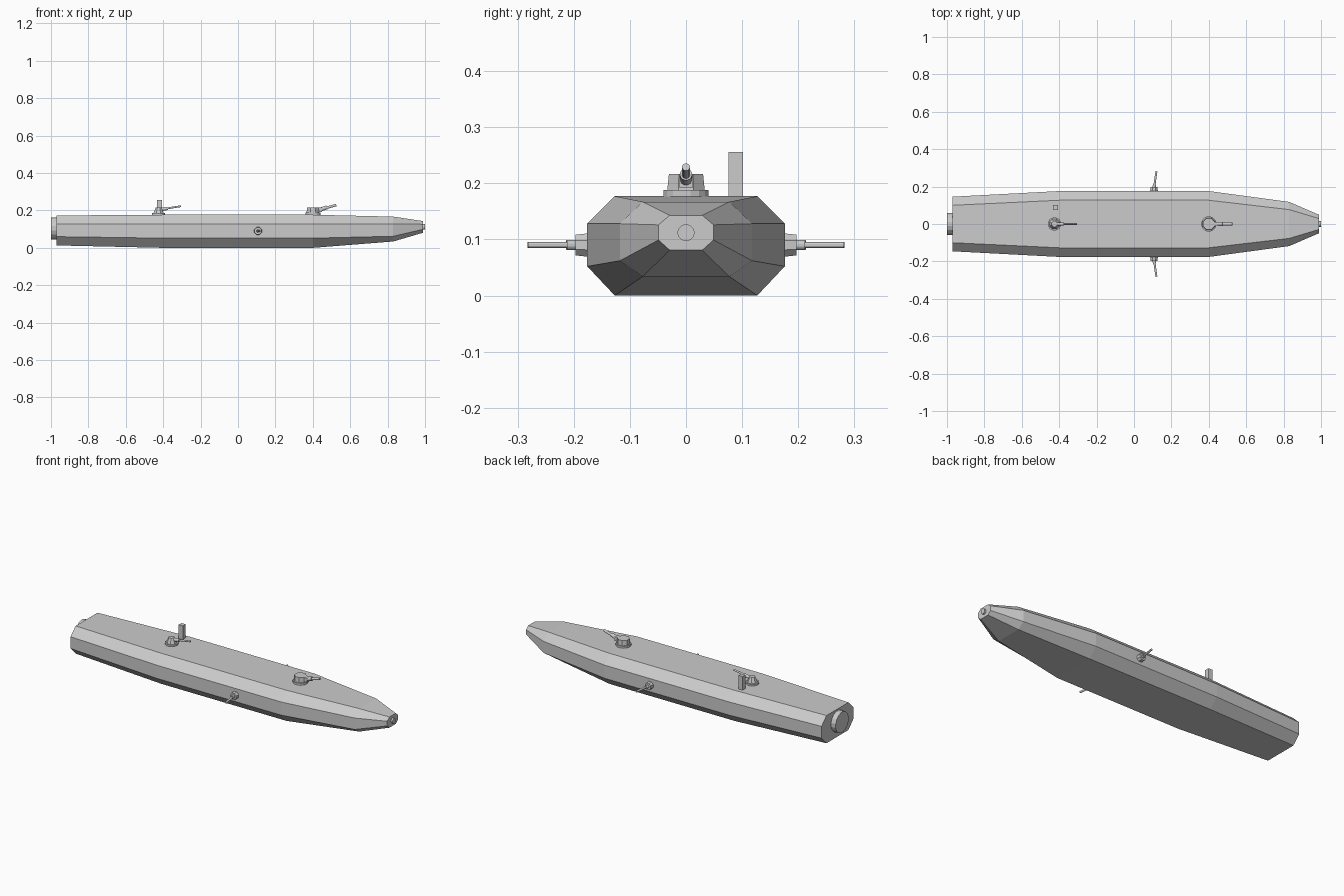
import bpy, bmesh, math
from mathutils import Vector

if "Cube" in bpy.data.objects:
    bpy.data.objects.remove(bpy.data.objects["Cube"])

grey = bpy.data.materials.new("hull grey")
grey.diffuse_color = (0.6, 0.6, 0.6, 1)
grey.use_nodes = True
grey.node_tree.nodes["Principled BSDF"].inputs["Base Color"].default_value = grey.diffuse_color


def finish(name, bm):
    bmesh.ops.recalc_face_normals(bm, faces=bm.faces[:])
    mesh = bpy.data.meshes.new(name)
    bm.to_mesh(mesh)
    bm.free()
    mesh.materials.append(grey)
    ob = bpy.data.objects.new(name, mesh)
    bpy.context.collection.objects.link(ob)
    return ob


def loft(name, rings):
    """Skin a list of equal-length point rings and cap both ends."""
    bm = bmesh.new()
    vs = [[bm.verts.new(p) for p in ring] for ring in rings]
    n = len(vs[0])
    for a, b in zip(vs, vs[1:]):
        for i in range(n):
            j = (i + 1) % n
            bm.faces.new((a[i], a[j], b[j], b[i]))
    bm.faces.new(vs[0])
    bm.faces.new(vs[-1])
    return finish(name, bm)


def rod(name, start, end, r1, r2=None, sides=12):
    """Cylinder or cone between two points."""
    start, end = Vector(start), Vector(end)
    q = (end - start).to_track_quat('Z', 'Y')
    rings = []
    for c, r in ((start, r1), (end, r1 if r2 is None else r2)):
        rings.append([c + q @ Vector((r * math.cos(t), r * math.sin(t), 0))
                      for t in (math.tau * (i + 0.5) / sides for i in range(sides))])
    return loft(name, rings)


def box(name, lo, hi):
    return loft(name, [[(x, y, z) for x, y in ((lo[0], lo[1]), (hi[0], lo[1]),
                                              (hi[0], hi[1]), (lo[0], hi[1]))]
                       for z in (lo[2], hi[2])])


# Hull: x, half width, deck half width, bottom, lower chine, upper chine, deck
stations = [(-0.97, 0.146, 0.10, 0.013, 0.060, 0.128, 0.173),
            (-0.40, 0.176, 0.127, 0.0, 0.052, 0.128, 0.177),
            (0.40, 0.176, 0.127, 0.0, 0.052, 0.128, 0.177),
            (0.83, 0.118, 0.077, 0.034, 0.062, 0.128, 0.167),
            (0.99, 0.049, 0.029, 0.081, 0.099, 0.126, 0.143)]
loft("hull", [[(x, -f, b), (x, f, b), (x, w, lo), (x, w, hi),
               (x, f, t), (x, -f, t), (x, -w, hi), (x, -w, lo)]
              for x, w, f, b, lo, hi, t in stations])

# Stern thruster and bow tube
rod("stern_thruster", (-1, 0, 0.104), (-0.96, 0, 0.104), 0.06, sides=16)
rod("bow_tube", (0.98, 0, 0.112), (1, 0, 0.112), 0.015, sides=16)

# Forward deck turret
rod("front_turret_base", (0.40, 0, 0.172), (0.40, 0, 0.188), 0.041, sides=16)
rod("front_turret_head", (0.40, 0, 0.188), (0.40, 0, 0.217), 0.036, 0.033, sides=8)
box("front_gun_mantlet", (0.425, -0.012, 0.192), (0.45, 0.012, 0.217))
rod("front_gun_sleeve", (0.44, 0, 0.205), (0.475, 0, 0.216), 0.011)
rod("front_gun_barrel", (0.44, 0, 0.205), (0.525, 0, 0.229), 0.007)

# Aft deck turret
rod("rear_turret_base", (-0.425, 0, 0.170), (-0.425, 0, 0.186), 0.036, sides=12)
rod("rear_turret_cone", (-0.425, 0, 0.186), (-0.425, 0, 0.216), 0.029, 0.016, sides=8)
rod("rear_gun_sleeve", (-0.425, 0, 0.203), (-0.375, 0, 0.211), 0.009)
rod("rear_gun_barrel", (-0.42, 0, 0.204), (-0.305, 0, 0.223), 0.005)

# Periscope mast
box("periscope", (-0.433, 0.076, 0.165), (-0.407, 0.102, 0.256))

# Side guns, mirrored port and starboard
for side, s in (("left", 1), ("right", -1)):
    rod(side + "_gun_mount", (0.107, s * 0.17, 0.09), (0.107, s * 0.197, 0.09), 0.023, 0.02, 8)
    rod(side + "_gun_sleeve", (0.107, s * 0.19, 0.09), (0.110, s * 0.213, 0.09), 0.009)
    rod(side + "_gun_barrel", (0.107, s * 0.19, 0.09), (0.120, s * 0.282, 0.09), 0.0055)
